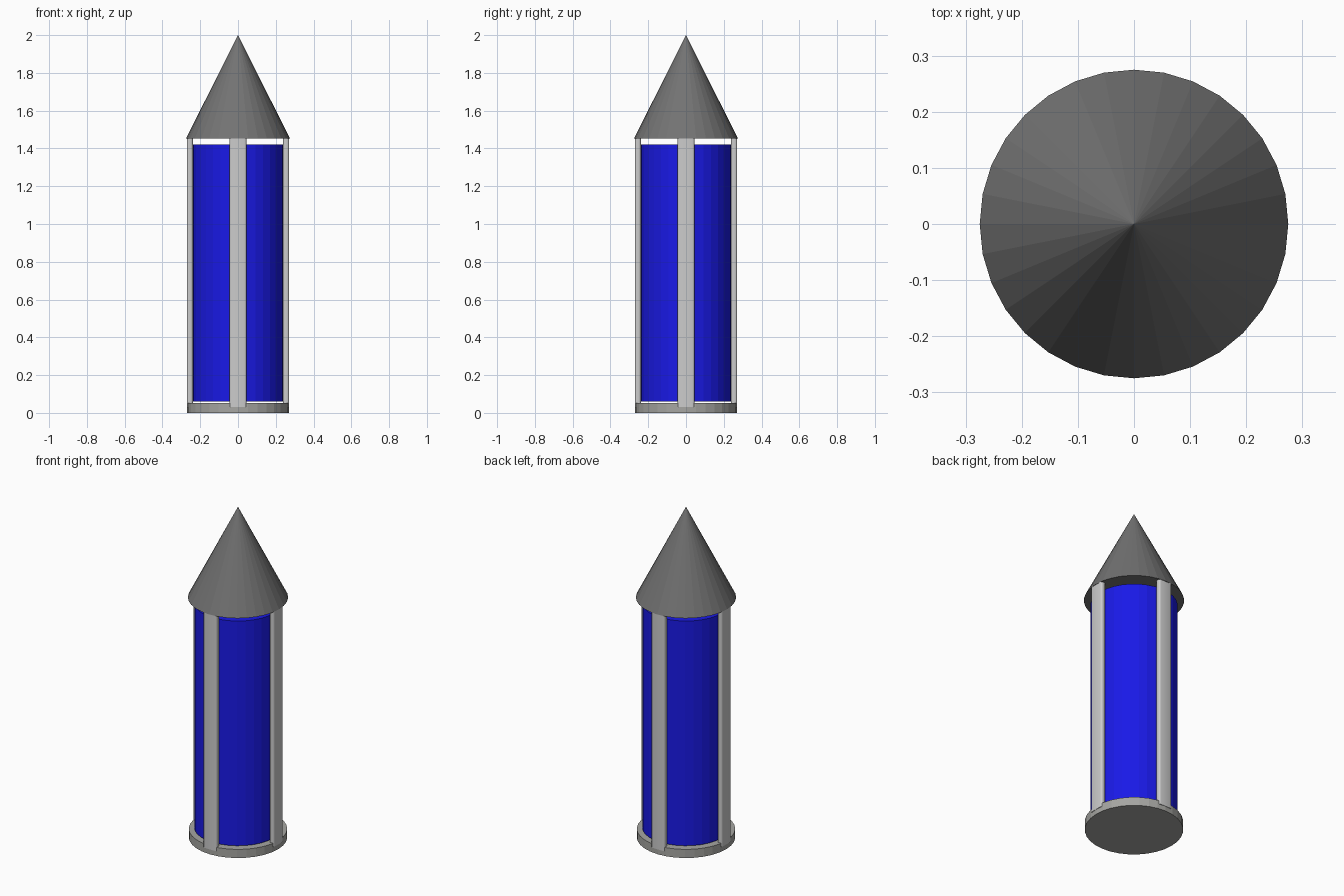
import bpy
import bmesh
from math import sin, cos, pi

if "Cube" in bpy.data.objects:
    bpy.data.objects.remove(bpy.data.objects["Cube"])

SIDES = 32


def material(name, color):
    mat = bpy.data.materials.new(name)
    mat.diffuse_color = (*color, 1)
    mat.use_nodes = True
    mat.node_tree.nodes["Principled BSDF"].inputs["Base Color"].default_value = mat.diffuse_color
    return mat


blue = material("blue_body", (0.01, 0.01, 0.8))
dark_grey = material("dark_grey", (0.17, 0.17, 0.17))
mid_grey = material("mid_grey", (0.38, 0.38, 0.36))
light_grey = material("light_grey", (0.7, 0.7, 0.72))


def turned(name, r_bottom, r_top, z0, z1, mat):
    bpy.ops.mesh.primitive_cone_add(vertices=SIDES, radius1=r_bottom, radius2=r_top,
                                    depth=z1 - z0, location=(0, 0, (z0 + z1) / 2))
    ob = bpy.context.object
    ob.name = name
    ob.data.materials.append(mat)
    return ob


def strut(name, angle, width=0.09, r0=0.239, r1=0.271, z0=0.03, z1=1.453):
    # Upright bar with rounded long edges
    bm = bmesh.new()
    bmesh.ops.create_cube(bm, size=1)
    bmesh.ops.scale(bm, vec=(r1 - r0, width, z1 - z0), verts=bm.verts)
    upright = [e for e in bm.edges if abs(e.verts[0].co.z - e.verts[1].co.z) > 0.5]
    bmesh.ops.bevel(bm, geom=upright, offset=0.011, segments=3, profile=0.5, affect='EDGES')
    mesh = bpy.data.meshes.new(name)
    bm.to_mesh(mesh)
    bm.free()
    mesh.materials.append(light_grey)
    ob = bpy.data.objects.new(name, mesh)
    r = (r0 + r1) / 2
    ob.location = (r * cos(angle), r * sin(angle), (z0 + z1) / 2)
    ob.rotation_euler.z = angle
    bpy.context.collection.objects.link(ob)
    bpy.ops.object.select_all(action='DESELECT')
    ob.select_set(True)
    bpy.context.view_layer.objects.active = ob
    bpy.ops.object.shade_smooth_by_angle(angle=pi / 4)


# Round base plate
turned("base_plate", 0.27, 0.27, 0.0, 0.052, mid_grey)
# Blue inner cylinder, with small gaps above and below
turned("inner_cylinder", 0.24, 0.24, 0.06, 1.42, blue)
# Pointed roof
turned("cone_roof", 0.275, 0.0, 1.453, 2.0, dark_grey)
# Four upright struts
for i, side in enumerate(("right", "back", "left", "front")):
    strut(side + "_strut", i * pi / 2)
